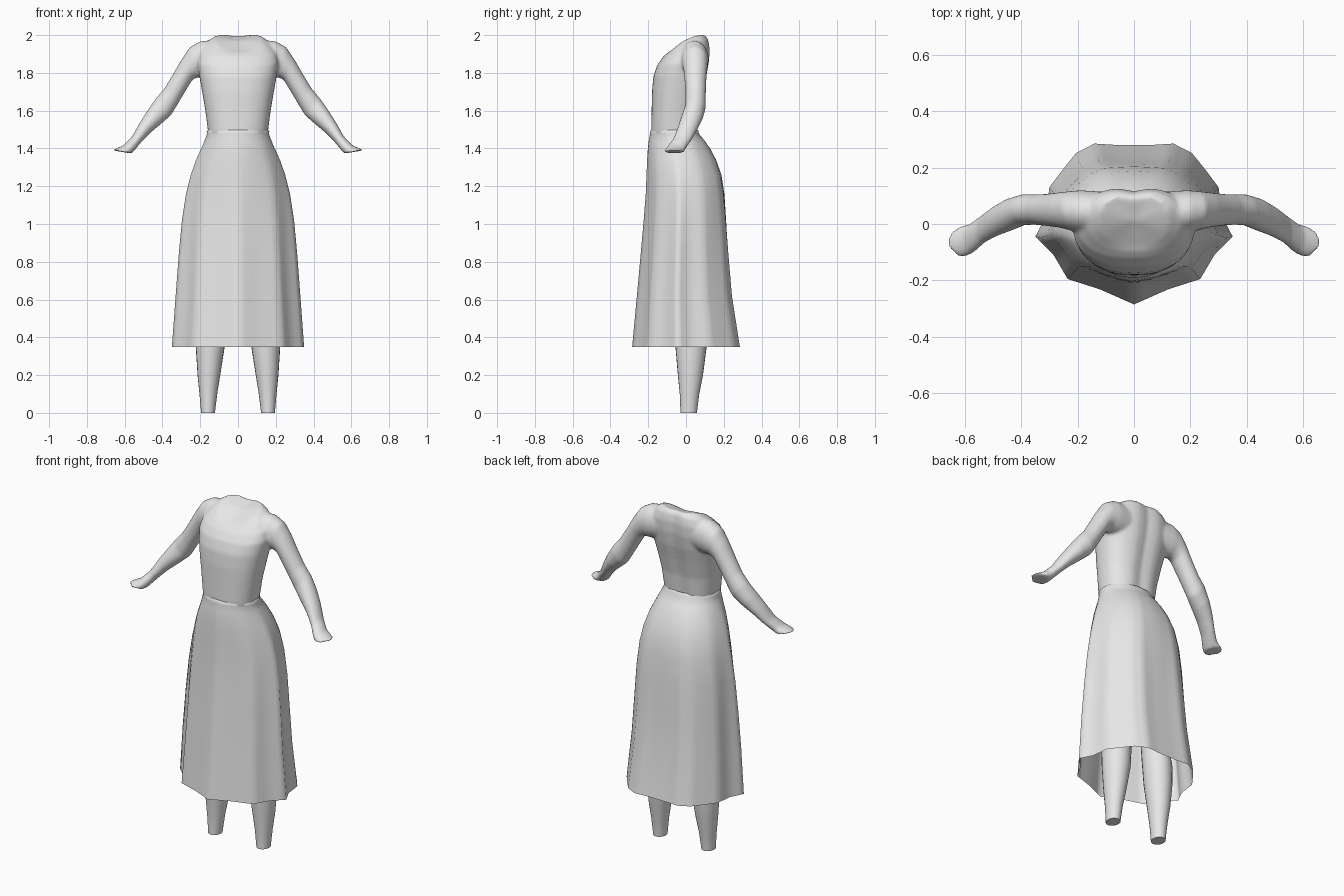
import bpy, bmesh, math
from mathutils import Vector

if "Cube" in bpy.data.objects:
    bpy.data.objects.remove(bpy.data.objects["Cube"])

grey = bpy.data.materials.new("plain light grey")
grey.use_nodes = True
grey.diffuse_color = (0.8, 0.8, 0.8, 1)
grey.node_tree.nodes["Principled BSDF"].inputs["Base Color"].default_value = (0.8, 0.8, 0.8, 1)


def loft(bm, rings, caps=True):
    """Skin a list of equal point rings, optionally closing both ends."""
    loops = [[bm.verts.new(p) for p in ring] for ring in rings]
    n = len(loops[0])
    for a, b in zip(loops, loops[1:]):
        for i in range(n):
            j = (i + 1) % n
            bm.faces.new((a[i], a[j], b[j], b[i]))
    if caps:
        for loop in (loops[0], loops[-1]):
            mid = sum((v.co for v in loop), Vector()) / n
            c = bm.verts.new(mid)
            for i in range(n):
                bm.faces.new((loop[i], loop[(i + 1) % n], c))


def finish(bm, name):
    bmesh.ops.recalc_face_normals(bm, faces=bm.faces)
    mesh = bpy.data.meshes.new(name)
    bm.to_mesh(mesh)
    bm.free()
    mesh.materials.append(grey)
    mesh.polygons.foreach_set("use_smooth", [True] * len(mesh.polygons))
    obj = bpy.data.objects.new(name, mesh)
    bpy.context.collection.objects.link(obj)
    return obj


def angles(n):
    return [2 * math.pi * i / n for i in range(n)]


def power(v, e):
    return math.copysign(abs(v) ** e, v)


# Torso: front z, back z, front y, back y, half width, side lift
TORSO = [
    (1.45, 1.45, -.180, .055, .155, 0),
    (1.50, 1.50, -.184, .060, .160, 0),
    (1.60, 1.60, -.182, .070, .173, 0),
    (1.70, 1.70, -.180, .092, .190, 0),
    (1.78, 1.79, -.173, .115, .205, 0),
    (1.84, 1.87, -.153, .128, .215, 0),
    (1.885, 1.935, -.122, .130, .205, 0),
    (1.907, 1.98, -.097, .122, .165, .015),
    (1.915, 2.0, -.080, .105, .125, .025),
]


def torso_ring(zf, zb, yf, yb, hw, lift):
    ring = []
    for a in angles(48):
        s = math.sin(a)
        x = hw * power(math.cos(a), .85)
        k = power(s, .85)
        y = (yf + yb) / 2 + k * (yb - yf) / 2
        if s > 0:  # groove along the spine
            y -= .014 * s * math.exp(-(x / .04) ** 2)
        z = (zf + zb) / 2 + k * (zb - zf) / 2 + lift * math.cos(a) ** 2
        ring.append((x, y, z))
    return ring


# Arm: upper x, z, lower x, z, middle y, half depth
ARM = [
    (.10, 1.975, .12, 1.78, .040, .075),
    (.20, 1.968, .185, 1.775, .045, .075),
    (.255, 1.937, .215, 1.775, .048, .068),
    (.30, 1.870, .24, 1.765, .050, .062),
    (.345, 1.792, .28, 1.700, .050, .057),
    (.39, 1.718, .315, 1.640, .051, .054),
    (.435, 1.665, .355, 1.575, .050, .055),
    (.480, 1.600, .410, 1.527, .032, .058),
    (.520, 1.537, .463, 1.483, .010, .054),
    (.560, 1.465, .512, 1.433, -.018, .050),
    (.605, 1.418, .545, 1.393, -.050, .052),
    (.665, 1.390, .563, 1.373, -.065, .056),
]


def arm_ring(side, ux, uz, lx, lz, y, hy):
    return [(side * ((ux + lx) / 2 + (ux - lx) / 2 * math.cos(a)),
             y + hy * math.sin(a),
             (uz + lz) / 2 + (uz - lz) / 2 * math.cos(a)) for a in angles(24)]


# Bodice with sleeves, fused into one soft surface
bm = bmesh.new()
loft(bm, [torso_ring(*r) for r in TORSO])
for side in (-1, 1):
    loft(bm, [arm_ring(side, *r) for r in ARM])
body = finish(bm, "torso_and_arms")
remesh = body.modifiers.new("fuse", 'REMESH')
remesh.mode = 'VOXEL'
remesh.voxel_size = .008
remesh.use_smooth_shade = True
soft = body.modifiers.new("soften", 'SMOOTH')
soft.factor = .5
soft.iterations = 8

# Skirt: half outline of the pleated hem, front to back
HEM = [(0, -.285), (.12, -.232), (.235, -.195), (.285, -.11), (.35, -.045), (.312, .03),
       (.30, .13), (.255, .19), (.205, .252), (.14, .285), (.06, .28)]
half = HEM + [(0, .28)]
outline = half + [(-x, y) for x, y in reversed(HEM[1:])]
points = []
for p, q in zip(outline, outline[1:] + outline[:1]):
    for t in (0, 1 / 3, 2 / 3):
        points.append((p[0] + (q[0] - p[0]) * t, p[1] + (q[1] - p[1]) * t))

# Skirt levels: z, half width, front y, back y
SKIRT = [
    (1.50, .158, -.182, .058),
    (1.493, .166, -.190, .066),
    (1.478, .164, -.190, .068),
    (1.44, .178, -.197, .100),
    (1.40, .196, -.202, .128),
    (1.34, .224, -.206, .160),
    (1.26, .252, -.209, .189),
    (1.16, .277, -.213, .205),
    (1.02, .298, -.224, .215),
    (.84, .314, -.240, .226),
    (.62, .330, -.260, .243),
    (.35, .350, -.285, .285),
]


def skirt_ring(z, hw, yf, yb):
    t = min(1, max(0, (1.46 - z) / .7)) ** .8
    ring = []
    for hx, hy in points:
        nx, ny = hx / .35, hy / .285
        r = math.hypot(nx, ny)
        kx = nx / r * (1 - t) + nx * t
        ky = ny / r * (1 - t) + ny * t
        ring.append((kx * hw, (yf + yb) / 2 + ky * (yb - yf) / 2, z))
    return ring


bm = bmesh.new()
loft(bm, [skirt_ring(*r) for r in SKIRT], caps=False)
finish(bm, "skirt")

# Legs: z, inner x, outer x, front y, back y
LEG = [
    (0, .122, .196, -.030, .058),
    (.02, .120, .197, -.030, .060),
    (.10, .110, .204, -.033, .070),
    (.20, .094, .214, -.043, .090),
    (.34, .072, .223, -.055, .108),
    (.45, .066, .222, -.062, .110),
    (.58, .066, .210, -.070, .090),
    (.80, .040, .212, -.095, .085),
    (1.05, .015, .215, -.120, .100),
    (1.30, .010, .195, -.130, .100),
]
for side, name in ((1, "left_leg"), (-1, "right_leg")):
    bm = bmesh.new()
    loft(bm, [[(side * ((xi + xo) / 2 + (xo - xi) / 2 * math.cos(a)),
                (yf + yb) / 2 + (yb - yf) / 2 * math.sin(a), z) for a in angles(24)]
              for z, xi, xo, yf, yb in LEG])
    leg = finish(bm, name)
    bpy.ops.object.select_all(action='DESELECT')
    leg.select_set(True)
    bpy.context.view_layer.objects.active = leg
    bpy.ops.object.shade_smooth_by_angle(angle=math.radians(50))
